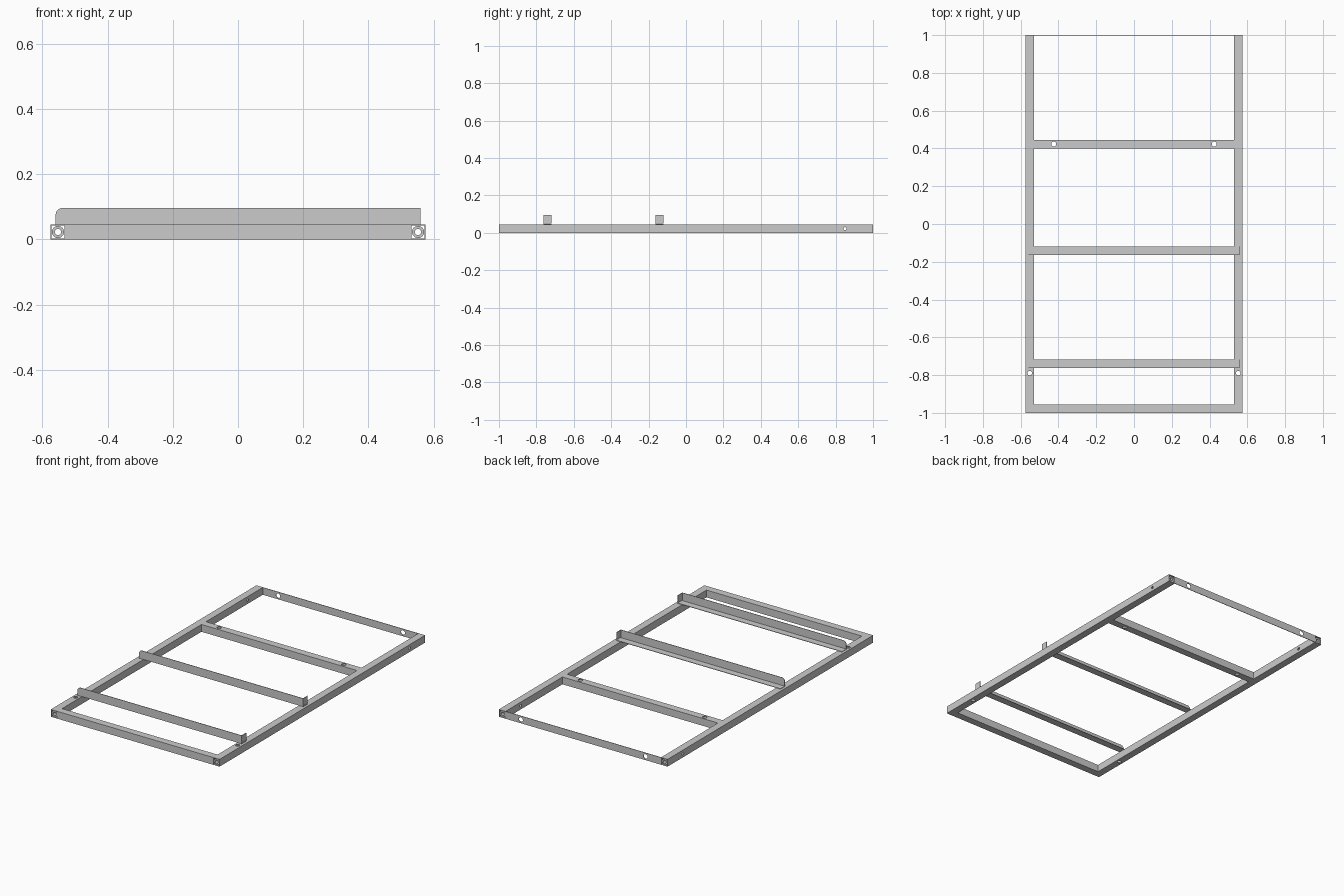
import bpy, bmesh, math
from mathutils import Matrix, Vector

if "Cube" in bpy.data.objects:
    bpy.data.objects.remove(bpy.data.objects["Cube"])

T = 0.045        # tube size
WALL = 0.003     # sheet / tube wall thickness
RX = 0.552       # rail centre line


def finish(name, bm):
    bmesh.ops.recalc_face_normals(bm, faces=bm.faces)
    me = bpy.data.meshes.new(name)
    bm.to_mesh(me)
    bm.free()
    ob = bpy.data.objects.new(name, me)
    bpy.context.collection.objects.link(ob)
    return ob


def extrude_rings(name, outer, inner, length, matrix):
    """Hollow prism along local z, centred, from two matching outlines."""
    bm = bmesh.new()
    rings = [[bm.verts.new((x, y, z)) for x, y in pts]
             for pts, z in ((outer, -length / 2), (outer, length / 2),
                            (inner, length / 2), (inner, -length / 2))]
    n = len(outer)
    for a in range(4):
        r, s = rings[a], rings[(a + 1) % 4]
        for i in range(n):
            j = (i + 1) % n
            bm.faces.new((r[i], r[j], s[j], s[i]))
    bm.transform(matrix)
    return finish(name, bm)


def square(h):
    return [(-h, -h), (h, -h), (h, h), (-h, h)]


def circle(r, n=24):
    return [(r * math.cos(2 * math.pi * i / n), r * math.sin(2 * math.pi * i / n)) for i in range(n)]


def turn(axis):
    return {'X': Matrix.Rotation(math.pi / 2, 4, 'Y'),
            'Y': Matrix.Rotation(math.pi / 2, 4, 'X'), 'Z': Matrix()}[axis]


def tube(name, centre, length, axis):
    return extrude_rings(name, square(T / 2), square(T / 2 - WALL), length,
                         Matrix.Translation(centre) @ turn(axis))


def slab(name, outline, thickness, matrix):
    """Flat sheet: outline in local xy, thickness along local +z."""
    bm = bmesh.new()
    f = bm.faces.new([bm.verts.new((x, y, 0)) for x, y in outline])
    ext = bmesh.ops.extrude_face_region(bm, geom=[f])
    bmesh.ops.translate(bm, vec=(0, 0, thickness),
                        verts=[v for v in ext['geom'] if isinstance(v, bmesh.types.BMVert)])
    bm.transform(matrix)
    return finish(name, bm)


def drill(ob, centre, radius, axis):
    bm = bmesh.new()
    bmesh.ops.create_cone(bm, cap_ends=True, segments=24, radius1=radius, radius2=radius, depth=0.1,
                          matrix=Matrix.Translation(centre) @ turn(axis))
    cutter = finish("hole_cutter", bm)
    cutter.hide_render = True
    mod = ob.modifiers.new("hole", 'BOOLEAN')
    mod.operation, mod.solver, mod.object = 'DIFFERENCE', 'EXACT', cutter
    bpy.context.view_layer.objects.active = ob
    bpy.ops.object.modifier_apply(modifier=mod.name)
    bpy.data.objects.remove(cutter)


# side rails with bolt holes and round bushings in the open ends
for side, s in (("left", -1), ("right", 1)):
    rail = tube(f"{side}_rail", (s * RX, 0, T / 2), 2.0, 'Y')
    drill(rail, (s * RX, -0.79, T / 2), 0.012, 'Z')
    drill(rail, (s * RX, 0.85, T / 2), 0.008, 'X')
    for end, y in (("front", -0.98), ("back", 0.98)):
        extrude_rings(f"{side}_{end}_bushing", circle(0.0185), circle(0.0095), 0.03,
                      Matrix.Translation((s * RX, y, T / 2)) @ turn('Y'))

# cross tubes between the rails
inner = 2 * (RX - T / 2)
tube("front_crossbar", (0, -1 + T / 2, T / 2), inner, 'X')
middle = tube("middle_crossbar", (0, 0.423, T / 2), inner, 'X')

# thin back plate
stand = turn('Y')   # local xy -> world xz, thickness towards -y
h = inner / 2
back = slab("back_plate", [(-h, 0), (h, 0), (h, T), (-h, T)], WALL,
            Matrix.Translation((0, 1, 0)) @ stand)
for x in (-0.425, 0.425):
    drill(middle, (x, 0.423, T / 2), 0.013, 'Z')
    drill(back, (x, 1, T / 2), 0.014, 'Y')

# angle brackets: front web with one rounded corner, bottom flange, folded end tab
E, D, H, R = 0.559, 0.044, 0.051, 0.02
arc = [(-E + R - R * math.sin(a), H - R + R * math.cos(a))
       for a in (math.pi / 2 * i / 8 for i in range(9))]
for label, y in (("front", -0.762), ("rear", -0.164)):
    slab(f"{label}_bracket_web", [(-E, 0), (E, 0), (E, H)] + arc, WALL,
         Matrix.Translation((0, y + WALL, T)) @ stand)
    slab(f"{label}_bracket_flange", [(-E, WALL), (E, WALL), (E, D), (-E, D)], WALL,
         Matrix.Translation((0, y, T)))
    slab(f"{label}_bracket_tab", [(-H, WALL), (-H, D), (-0.006, D), (-0.006, WALL)], WALL,
         Matrix.Translation((E - WALL, y, T)) @ turn('X'))
